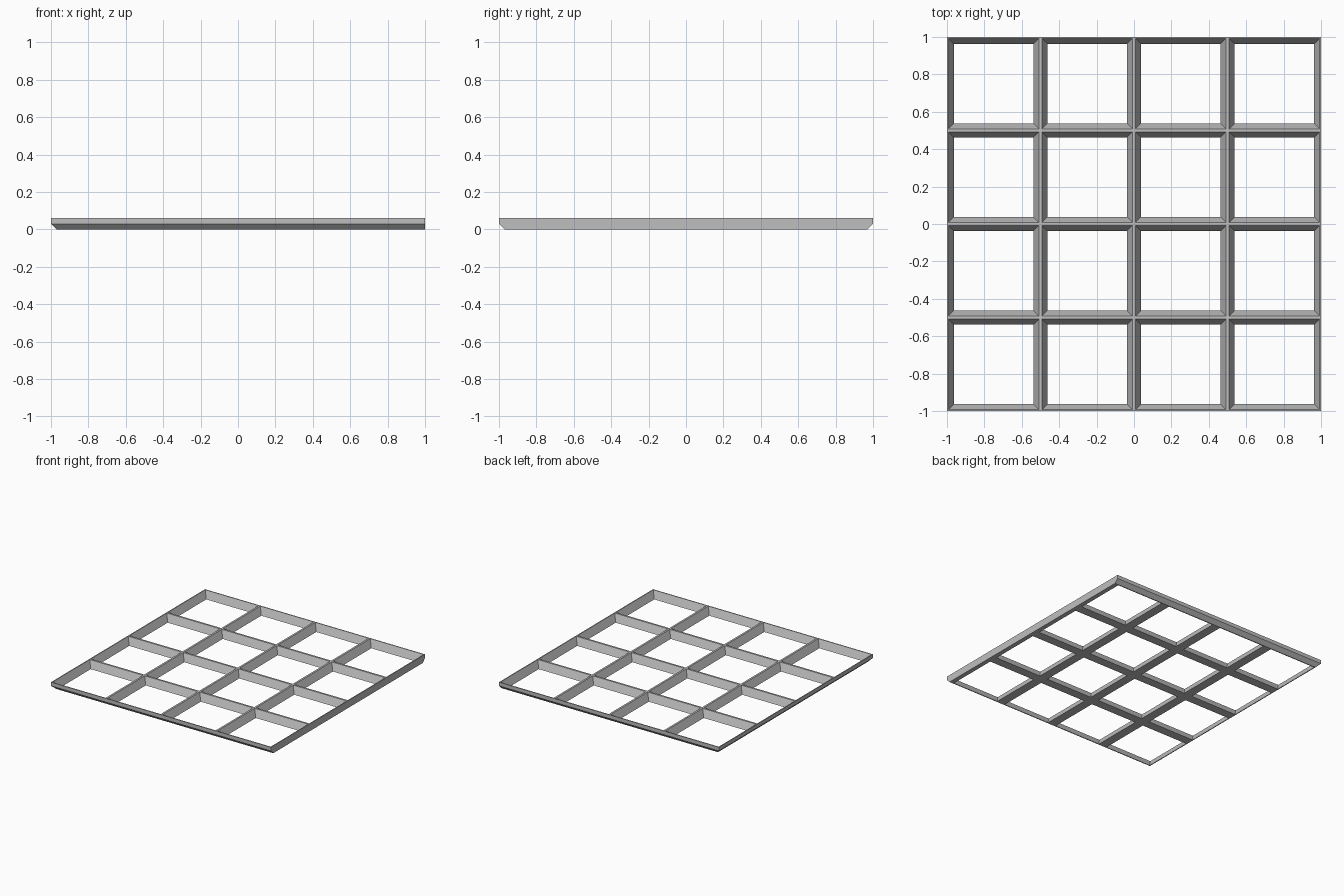
import bpy
import bmesh

default = bpy.data.objects.get("Cube")
if default:
    bpy.data.objects.remove(default, do_unlink=True)

CELLS = 4
PITCH = 2 / CELLS
HEIGHT = 0.06
BREAK = 0.03      # height where the outer bevel starts
RIM = 0.008       # half width of a bar at its top
FOOT = 0.037      # half width of a bar at its base
BEVEL = 0.03

# One matte grey
grey = bpy.data.materials.new("matte grey")
grey.use_nodes = True
colour = (0.52, 0.52, 0.52, 1)
grey.diffuse_color = colour
shader = grey.node_tree.nodes["Principled BSDF"]
shader.inputs["Base Color"].default_value = colour
shader.inputs["Roughness"].default_value = 0.8


def square(x, y, inset, z):
    """Four corners of a cell, counter-clockwise, drawn inwards by inset."""
    a, b = inset, PITCH - inset
    return [(x + u, y + v, z) for u, v in ((a, a), (b, a), (b, b), (a, b))]


def tuck(p):
    """Pull the base outline in for the bevel; the +x side stays upright."""
    lim = 1 - BEVEL
    return (max(p[0], -lim), min(max(p[1], -lim), lim), p[2])


bm = bmesh.new()


def band(lower, upper, sides=range(4)):
    """Join two rings of corners with quads."""
    for i in sides:
        j = (i + 1) % 4
        corners = (lower[i], lower[j], upper[j], upper[i])
        bm.faces.new([bm.verts.new(c) for c in corners])


# Lattice cells: rim, sloping inner walls, base and outer walls
last = CELLS - 1
for col in range(CELLS):
    for row in range(CELLS):
        x, y = -1 + col * PITCH, -1 + row * PITCH
        top = square(x, y, 0, HEIGHT)
        rim = square(x, y, RIM, HEIGHT)
        foot = square(x, y, FOOT, 0)
        base = [tuck(p) for p in square(x, y, 0, 0)]
        middle = square(x, y, 0, BREAK)
        band(top, rim)
        band(rim, foot)
        band(foot, base)
        on_edge = (row == 0, col == last, row == last, col == 0)
        outer = [i for i in range(4) if on_edge[i]]
        band(base, middle, outer)
        band(middle, top, outer)

# Weld the cells into one solid lattice
bmesh.ops.remove_doubles(bm, verts=bm.verts, dist=0.0005)
bmesh.ops.recalc_face_normals(bm, faces=bm.faces)
mesh = bpy.data.meshes.new("lattice_frame")
bm.to_mesh(mesh)
bm.free()
mesh.materials.append(grey)
frame = bpy.data.objects.new("lattice_frame", mesh)
bpy.context.collection.objects.link(frame)
